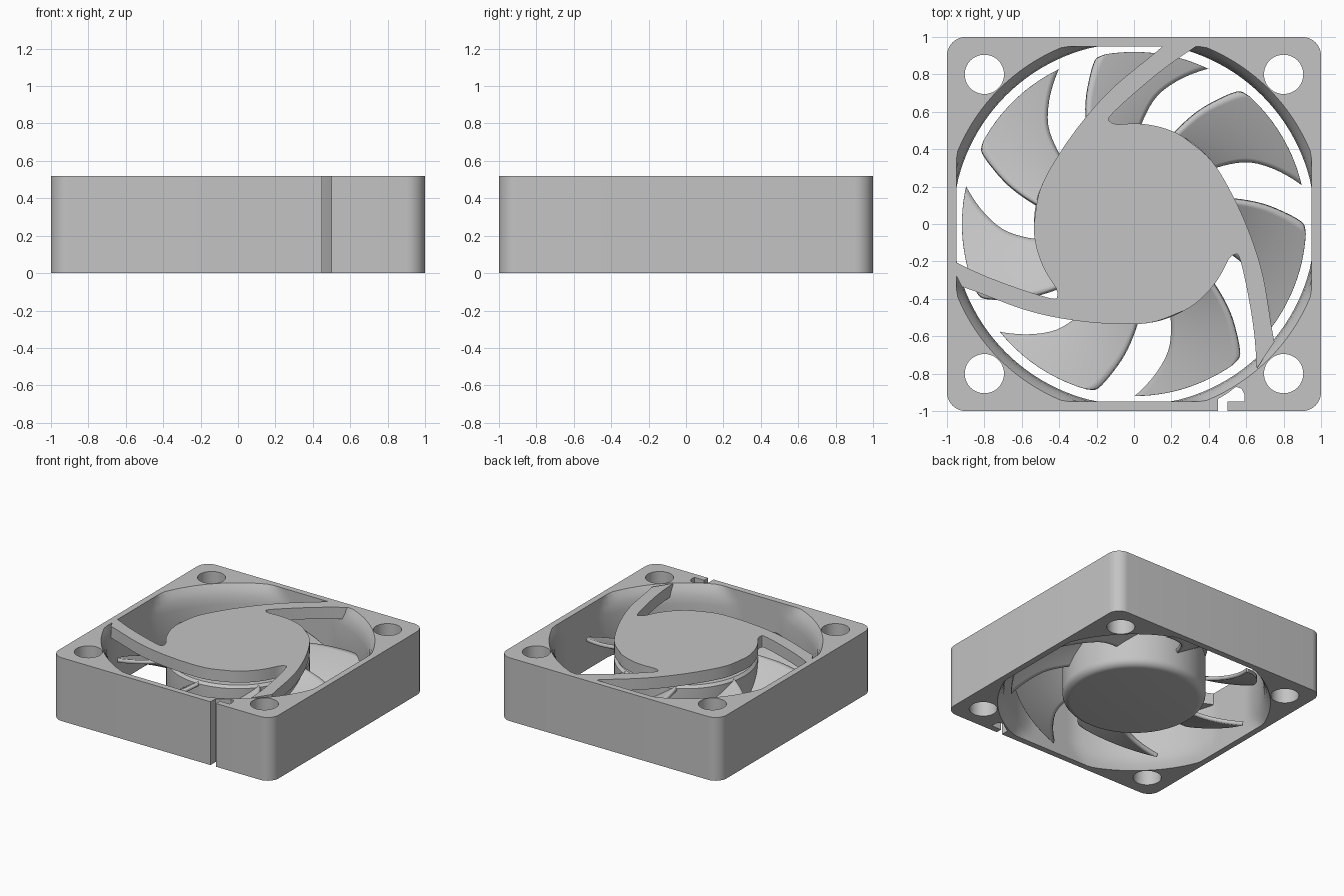
import bpy, bmesh
from math import sin, cos, radians, pi
from mathutils import Vector, Matrix

if "Cube" in bpy.data.objects:
    bpy.data.objects.remove(bpy.data.objects["Cube"])

HEIGHT = 0.52
mat = bpy.data.materials.new("plain grey plastic")
mat.use_nodes = True
grey = (0.55, 0.55, 0.55, 1)
mat.diffuse_color = grey
mat.node_tree.nodes["Principled BSDF"].inputs["Base Color"].default_value = grey


def make(name, bm, angle=35):
    bmesh.ops.recalc_face_normals(bm, faces=bm.faces)
    me = bpy.data.meshes.new(name)
    bm.to_mesh(me)
    bm.free()
    me.materials.append(mat)
    ob = bpy.data.objects.new(name, me)
    bpy.context.collection.objects.link(ob)
    smooth(ob, angle)
    return ob


def smooth(ob, angle=35):
    bpy.ops.object.select_all(action='DESELECT')
    ob.select_set(True)
    bpy.context.view_layer.objects.active = ob
    bpy.ops.object.shade_smooth_by_angle(angle=radians(angle))


def prism(name, outline, z0, z1):
    bm = bmesh.new()
    face = bm.faces.new([bm.verts.new((x, y, z0)) for x, y in outline])
    ext = bmesh.ops.extrude_face_region(bm, geom=[face])
    verts = [v for v in ext["geom"] if isinstance(v, bmesh.types.BMVert)]
    bmesh.ops.translate(bm, verts=verts, vec=(0, 0, z1 - z0))
    return make(name, bm)


def lathe(name, profile, steps=128, limit=None):
    """Closed solid of revolution; limit squares off the sides."""
    bm = bmesh.new()
    rings = []
    for r, z in profile:
        ring = []
        for i in range(steps):
            x, y = r * cos(2 * pi * i / steps), r * sin(2 * pi * i / steps)
            if limit:
                x, y = (max(-limit, min(limit, c)) for c in (x, y))
            ring.append(bm.verts.new((x, y, z)))
        rings.append(ring)
    for a, b in zip(rings, rings[1:]):
        for i in range(steps):
            j = (i + 1) % steps
            bm.faces.new((a[i], a[j], b[j], b[i]))
    bm.faces.new(rings[0])
    bm.faces.new(rings[-1])
    return make(name, bm)


def arc(cx, cy, r, a0, a1, n):
    return [(cx + r * cos(radians(a0 + (a1 - a0) * i / n)),
             cy + r * sin(radians(a0 + (a1 - a0) * i / n))) for i in range(n + 1)]


def spline(points, n=5):
    """Smooth curve through the points."""
    p = [Vector(q) for q in points]
    p = [2 * p[0] - p[1]] + p + [2 * p[-1] - p[-2]]
    out = []
    for a, b, c, d in zip(p, p[1:], p[2:], p[3:]):
        for i in range(n):
            t = i / n
            out.append(0.5 * (2 * b + (c - a) * t + (2 * a - 5 * b + 4 * c - d) * t * t
                              + (3 * b - a - 3 * c + d) * t ** 3))
    return out + [p[-2]]


def cut(ob, cutter):
    mod = ob.modifiers.new("cut", 'BOOLEAN')
    mod.operation = 'DIFFERENCE'
    mod.solver = 'EXACT'
    mod.object = cutter
    bpy.ops.object.select_all(action='DESELECT')
    ob.select_set(True)
    bpy.context.view_layer.objects.active = ob
    bpy.ops.object.modifier_apply(modifier=mod.name)
    bpy.data.objects.remove(cutter)


# Square frame with rounded corners
corners = [(0.9, 0.9, 0), (-0.9, 0.9, 90), (-0.9, -0.9, 180), (0.9, -0.9, 270)]
frame = prism("frame", [p for x, y, a in corners for p in arc(x, y, 0.1, a, a + 90, 10)],
              0, HEIGHT)

# Air opening, flared at both ends and flattened at the sides
half = [(1.02, -0.02), (1.02, 0), (0.995, 0.04), (0.977, 0.09), (0.97, 0.15)]
cut(frame, lathe("opening_cutter", half + [(r, HEIGHT - z) for r, z in reversed(half)],
                 limit=0.95))

# Screw holes
for sx in (-1, 1):
    for sy in (-1, 1):
        cut(frame, prism("hole_cutter", arc(sx * 0.8, sy * 0.8, 0.105, 0, 352.5, 47),
                         -0.1, 0.7))

# Cable slot in the front wall with its pocket
slot = [(0.45, -1.1), (0.5, -1.1), (0.5, -0.95), (0.59, -0.95), (0.59, -0.91),
        (0.575, -0.88), (0.545, -0.87), (0.5, -0.905), (0.45, -0.935)]
cut(frame, prism("slot_cutter", slot, -0.1, 0.7))
smooth(frame)

# Motor cap with three swept arms, one outline
inner_edge = spline([(-0.09, 0.532), (-0.125, 0.545), (-0.125, 0.58), (0.02, 0.715),
                     (0.18, 0.845), (0.34, 0.955)])
outer_edge = spline([(0.17, 0.965), (0.1, 0.905), (-0.1, 0.74), (-0.25, 0.58),
                     (-0.39, 0.39), (-0.5, 0.19), (-0.535, 0.0)])
third = inner_edge + outer_edge + [Vector(p) for p in arc(0, 0, 0.537, 184, 216, 10)]
outline = [Matrix.Rotation(radians(120 * k), 2) @ p for k in range(3) for p in third]
prism("motor_cap_and_arms", outline, HEIGHT - 0.095, HEIGHT)

# Motor shaft housing and rotor hub with rounded lower edge
lathe("motor_neck", [(0.46, 0.3), (0.46, HEIGHT - 0.05)])
fillet = [(0.475 + 0.06 * sin(radians(a)), 0.08 - 0.06 * cos(radians(a)))
          for a in range(0, 91, 15)]
lathe("rotor_hub", fillet + [(0.535, 0.375), (0.515, 0.395)])

# Seven helical blades: (radius, leading angle, trailing angle)
stations = spline([(0.5, 23, 53.5), (0.6, 19.5, 50), (0.7, 15.3, 46.5), (0.8, 8.8, 42.5),
                   (0.88, 3, 39.3), (0.91, 0.8, 37.5), (0.92, 0, 34.5)], 3)
COLS = 14
for k in range(7):
    bm = bmesh.new()
    grid = []
    for r, a0, a1 in stations:
        row = []
        for i in range(COLS + 1):
            a = a0 + (a1 - a0) * i / COLS
            t = radians(13.3 + 360 / 7 * k + a)
            row.append(bm.verts.new((r * cos(t), r * sin(t), 0.065 + 0.0059 * a)))
        grid.append(row)
    for p, q in zip(grid, grid[1:]):
        for i in range(COLS):
            bm.faces.new((p[i], p[i + 1], q[i + 1], q[i]))
    blade = make(f"fan_blade_{k + 1}", bm)
    solid = blade.modifiers.new("thickness", 'SOLIDIFY')
    solid.thickness = 0.03
    solid.offset = 0
